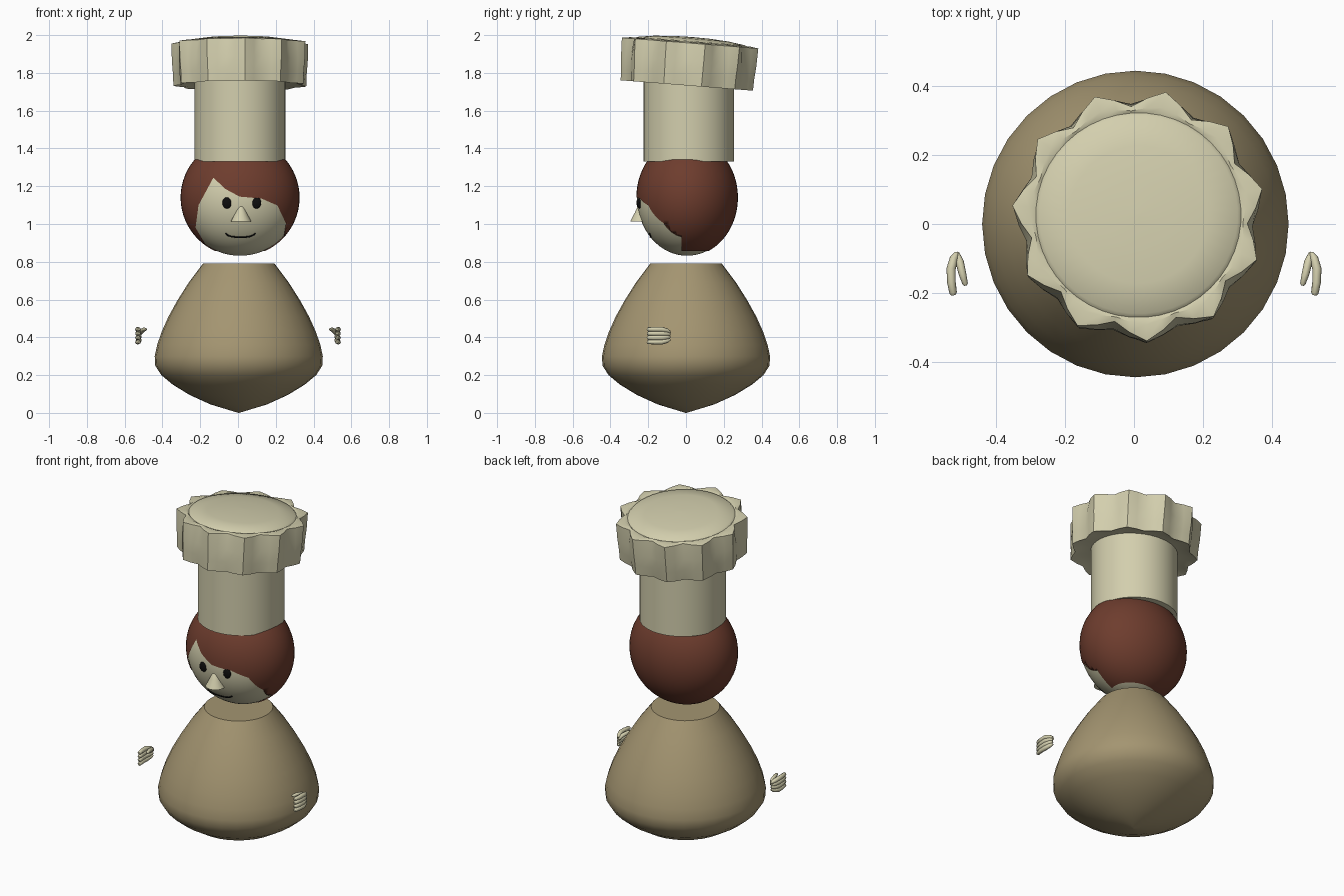
import bpy, bmesh, math
from mathutils import Matrix, Vector

if "Cube" in bpy.data.objects:
    bpy.data.objects.remove(bpy.data.objects["Cube"])


def material(name, rgb):
    m = bpy.data.materials.new(name)
    m.diffuse_color = (*rgb, 1)
    m.use_nodes = True
    m.node_tree.nodes["Principled BSDF"].inputs["Base Color"].default_value = m.diffuse_color
    return m


CREAM = material("cream", (0.65, 0.62, 0.42))
TAN = material("tan", (0.37, 0.30, 0.165))
AUBURN = material("auburn", (0.155, 0.046, 0.027))
BLACK = material("black", (0.004, 0.004, 0.004))


def finish(bm, name, mat, angle=35):
    bmesh.ops.remove_doubles(bm, verts=bm.verts, dist=1e-5)
    bmesh.ops.recalc_face_normals(bm, faces=bm.faces)
    me = bpy.data.meshes.new(name)
    bm.to_mesh(me)
    bm.free()
    ob = bpy.data.objects.new(name, me)
    bpy.context.collection.objects.link(ob)
    me.materials.append(mat)
    select(ob)
    bpy.ops.object.shade_smooth_by_angle(angle=math.radians(angle))
    return ob


def select(ob):
    bpy.ops.object.select_all(action='DESELECT')
    ob.select_set(True)
    bpy.context.view_layer.objects.active = ob


def lathe(name, rings, n, mat, matrix=Matrix(), phase=0.0, angle=35):
    """Stack of (radius, height, wave) rings, capped at both ends; wave has a peak every 4 points."""
    bm = bmesh.new()
    loops = []
    for r, z, w in rings:
        loops.append([bm.verts.new(matrix @ Vector((
            (r + w * (1, 0, -1, 0)[i % 4]) * math.cos(phase + math.tau * i / n),
            (r + w * (1, 0, -1, 0)[i % 4]) * math.sin(phase + math.tau * i / n), z)))
            for i in range(n)])
    for a, b in zip(loops, loops[1:]):
        for i in range(n):
            bm.faces.new((a[i], a[(i + 1) % n], b[(i + 1) % n], b[i]))
    bm.faces.new(loops[0][::-1])
    bm.faces.new(loops[-1])
    return finish(bm, name, mat, angle)


def ellipsoid(name, center, radii, mat, u=48, v=32):
    bm = bmesh.new()
    bmesh.ops.create_uvsphere(bm, u_segments=u, v_segments=v, radius=1,
                              matrix=Matrix.Translation(center) @ Matrix.Diagonal((*radii, 1)))
    return finish(bm, name, mat)


def tube(name, points, radii, mat):
    cu = bpy.data.curves.new(name, 'CURVE')
    cu.dimensions = '3D'
    cu.bevel_depth = 1
    cu.bevel_resolution = 2
    cu.use_fill_caps = True
    sp = cu.splines.new('POLY')
    sp.points.add(len(points) - 1)
    for p, co, r in zip(sp.points, points, radii):
        p.co = (*co, 1)
        p.radius = r
    ob = bpy.data.objects.new(name, cu)
    bpy.context.collection.objects.link(ob)
    cu.materials.append(mat)
    select(ob)
    bpy.ops.object.convert(target='MESH')
    bpy.ops.object.shade_smooth_by_angle(angle=math.radians(50))


# Bell-shaped body with a pointed underside
profile = [(0.002, 0.0), (0.15, 0.045), (0.26, 0.095), (0.35, 0.15), (0.41, 0.2), (0.442, 0.25),
           (0.445, 0.3), (0.432, 0.36), (0.408, 0.43), (0.372, 0.51), (0.325, 0.595),
           (0.265, 0.69), (0.19, 0.79)]
lathe("body", [(r, z, 0) for r, z in profile], 32, TAN, Matrix.Translation((0.004, 0, 0)))

# Head
C, R = Vector((0.011, 0.006, 1.14)), Vector((0.315, 0.269, 0.312))
SKIN = 0.987
ellipsoid("head", C, R * SKIN, CREAM)

# Hair: slightly larger shell with the face opening and the chin cut away
hair = ellipsoid("hair", C, R, AUBURN)
opening = [(-0.12, 0.7), (-0.156, 0.865), (-0.225, 0.98), (-0.209, 1.10), (-0.13, 1.246),
           (-0.071, 1.188), (0.008, 1.145), (0.124, 1.135), (0.209, 1.098), (0.254, 1.003),
           (0.24, 0.918), (0.20, 0.86), (0.15, 0.7)]
bm = bmesh.new()
face = bm.faces.new([bm.verts.new((x, -1, z)) for x, z in opening])
ext = bmesh.ops.extrude_face_region(bm, geom=[face])
for v in ext["geom"]:
    if isinstance(v, bmesh.types.BMVert):
        v.co.y = -0.025
face_cutter = finish(bm, "face_cutter", AUBURN)
bm = bmesh.new()
bmesh.ops.create_cube(bm, size=1, matrix=Matrix.Translation((0, 0, 0.357)))
chin_cutter = finish(bm, "chin_cutter", AUBURN)
for cutter in (face_cutter, chin_cutter):
    mod = hair.modifiers.new("cut", 'BOOLEAN')
    mod.operation = 'DIFFERENCE'
    mod.solver = 'EXACT'
    mod.object = cutter
    select(hair)
    bpy.ops.object.modifier_apply(modifier=mod.name)
    bpy.data.objects.remove(cutter)

# Drop the cut walls hidden inside the head
bm = bmesh.new()
bm.from_mesh(hair.data)
inner = [f for f in bm.faces
         if Vector([(a - c) / r for a, c, r in zip(f.calc_center_median(), C, R)]).length < 0.975]
bmesh.ops.delete(bm, geom=inner, context='FACES')
bm.to_mesh(hair.data)
bm.free()


def face_y(x, z):
    k = 1 - ((x - C.x) / (R.x * SKIN)) ** 2 - ((z - C.z) / (R.z * SKIN)) ** 2
    return C.y - R.y * SKIN * math.sqrt(max(k, 0))


# Eyes
for side, x in (("left", -0.058), ("right", 0.098)):
    ellipsoid(side + "_eye", (x, face_y(x, 1.112) + 0.002, 1.112), (0.025, 0.012, 0.03), BLACK, 20, 12)

# Smile
smile = []
for i in range(13):
    t = i / 6 - 1
    x, z = 0.013 + 0.08 * t, 0.931 + 0.02 * t ** 4
    smile.append((x, face_y(x, z), z))
tube("mouth", smile, [0.0045] * 13, BLACK)

# Nose
lathe("nose", [(0.055, 1.012, 0), (0.03, 1.06, 0), (0.012, 1.1, 0), (0.003, 1.108, 0)], 20, CREAM,
      Matrix.Translation((0.016, -0.241, 0)))

# Hat band
lathe("hat_band", [(0.24, 1.33, 0), (0.24, 1.80, 0)], 40, CREAM, Matrix.Translation((0.011, 0.015, 0)))

# Pleated, tilted hat crown with a domed top
crown = [(0.235, 0.02, 0), (0.30, 0.012, 0.006), (0.338, 0.0, 0.018), (0.344, 0.06, 0.014),
         (0.348, 0.13, 0.016), (0.342, 0.225, 0.025), (0.312, 0.232, 0.008), (0.298, 0.226, 0),
         (0.288, 0.236, 0), (0.2, 0.249, 0), (0.1, 0.256, 0), (0.003, 0.258, 0)]
lathe("hat_crown", crown, 44, CREAM,
      Matrix.Translation((0.013, 0.008, 1.733)) @ Matrix.Rotation(math.radians(-4.5), 4, 'X'),
      math.radians(12), 40)

# Hands: four stacked fingers running back into the palm, plus a thumb
for side, s in (("left", -1), ("right", 1)):
    for i in range(4):
        z = 0.375 + 0.0225 * i
        mid = 0.408 + (z - 0.408) * 0.6
        tube(f"{side}_finger_{i + 1}",
             [(s * 0.515, -0.084, mid), (s * 0.523, -0.1, (z + mid) / 2), (s * 0.531, -0.13, z),
              (s * 0.53, -0.17, z), (s * 0.525, -0.2, z), (s * 0.524, -0.207, z)],
             [0.006, 0.012, 0.0135, 0.0125, 0.011, 0.006], CREAM)
    tube(side + "_thumb",
         [(s * 0.515, -0.085, 0.42), (s * 0.506, -0.11, 0.436), (s * 0.498, -0.145, 0.442),
          (s * 0.49, -0.174, 0.442), (s * 0.489, -0.179, 0.442)],
         [0.008, 0.012, 0.011, 0.008, 0.004], CREAM)
